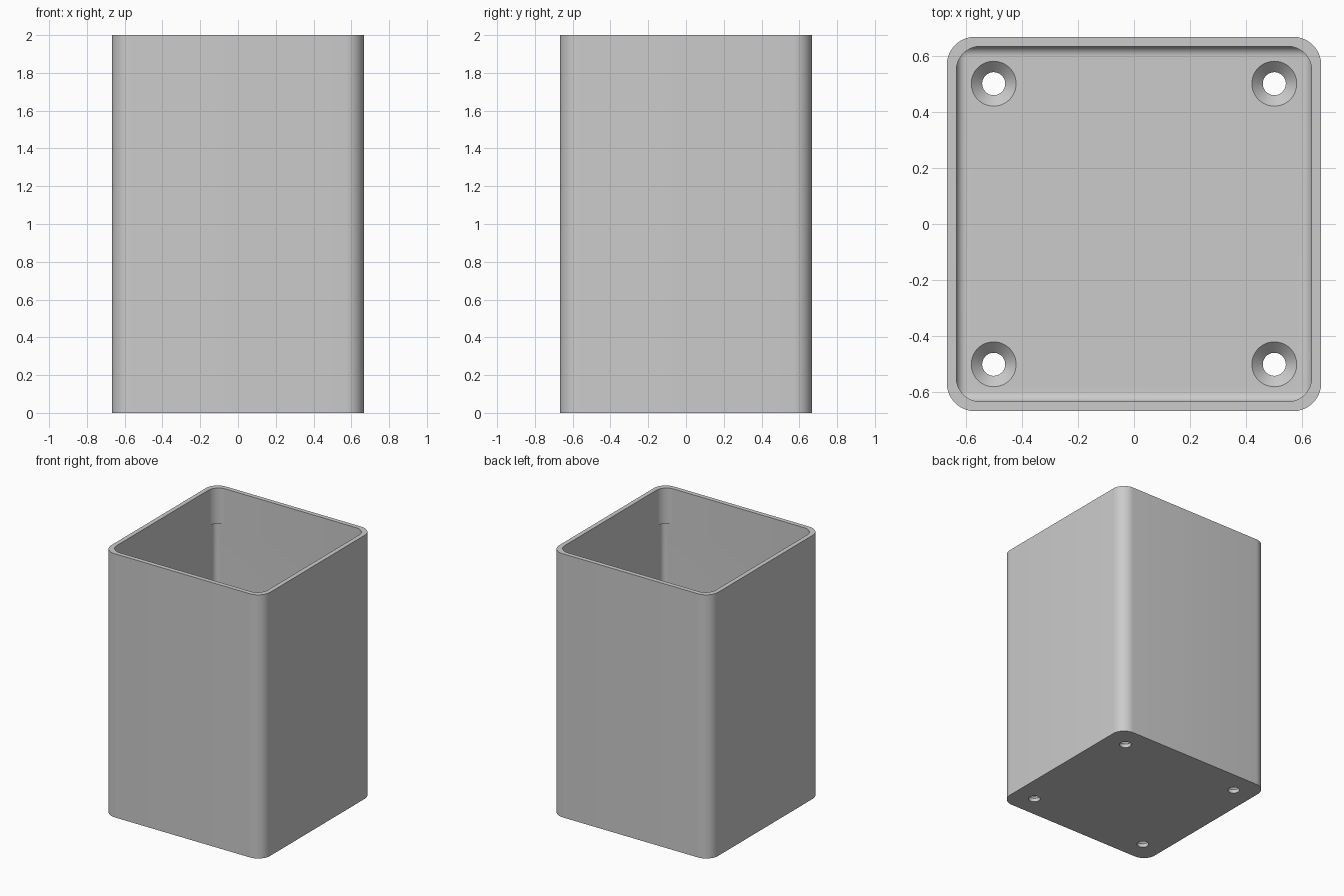
import bpy
import bmesh
from math import sin, cos, pi, radians

if "Cube" in bpy.data.objects:
    bpy.data.objects.remove(bpy.data.objects["Cube"], do_unlink=True)

HALF, HEIGHT, WALL, FLOOR = 0.667, 2.0, 0.034, 0.067
LEDGE, FILLET, HOLE_AT = 1.73, 0.035, 0.5
STEPS = 10

grey = bpy.data.materials.new("plain grey")
grey.use_nodes = True
colour = (0.6, 0.6, 0.6, 1)
grey.diffuse_color = colour
grey.node_tree.nodes["Principled BSDF"].inputs["Base Color"].default_value = colour


def rounded_ring(bm, half, radius, z):
    """A square ring of vertices with rounded corners."""
    ring = []
    for corner, (sx, sy) in enumerate([(1, 1), (-1, 1), (-1, -1), (1, -1)]):
        for i in range(STEPS + 1):
            a = (corner + i / STEPS) * pi / 2
            ring.append(bm.verts.new((sx * (half - radius) + radius * cos(a),
                                      sy * (half - radius) + radius * sin(a), z)))
    return ring


def circle_ring(bm, x, y, radius, z, sides=48):
    return [bm.verts.new((x + radius * cos(2 * pi * i / sides),
                          y + radius * sin(2 * pi * i / sides), z)) for i in range(sides)]


def skin(bm, rings):
    """Join stacked rings into a closed solid."""
    n = len(rings[0])
    for a, b in zip(rings, rings[1:]):
        for i in range(n):
            j = (i + 1) % n
            bm.faces.new((a[i], a[j], b[j], b[i]))
    bm.faces.new(rings[0][::-1])
    bm.faces.new(rings[-1])


def make_object(name, bm):
    bmesh.ops.recalc_face_normals(bm, faces=bm.faces)
    mesh = bpy.data.meshes.new(name)
    bm.to_mesh(mesh)
    bm.free()
    mesh.materials.append(grey)
    obj = bpy.data.objects.new(name, mesh)
    bpy.context.collection.objects.link(obj)
    return obj


# Open box: outer wall, rim, inner wall with sharper corners below a small ledge
inner = HALF - WALL
lower = inner + 0.0005
sections = [(HALF, 0.1, 0), (HALF, 0.1, HEIGHT), (inner, 0.085, HEIGHT),
            (inner, 0.085, LEDGE), (lower, 0.04, LEDGE)]
# Fillet between the inner wall and the floor
for i in range(9):
    a = i / 8 * pi / 2
    inset = FILLET * (1 - cos(a))
    sections.append((lower - inset, 0.04 - inset, FLOOR + FILLET * (1 - sin(a))))
bm = bmesh.new()
skin(bm, [rounded_ring(bm, *s) for s in sections])
box = make_object("open_box", bm)

# Countersunk screw holes near the floor corners
bm = bmesh.new()
for x in (-HOLE_AT, HOLE_AT):
    for y in (-HOLE_AT, HOLE_AT):
        profile = [(0.041, -0.05), (0.041, FLOOR - 0.039), (0.08, FLOOR), (0.08, FLOOR + 0.05)]
        skin(bm, [circle_ring(bm, x, y, r, z) for r, z in profile])
cutter = make_object("screw_hole_cutter", bm)
cutter.hide_render = True

cut = box.modifiers.new("screw holes", 'BOOLEAN')
cut.operation = 'DIFFERENCE'
cut.solver = 'EXACT'
cut.object = cutter
bpy.ops.object.select_all(action='DESELECT')
bpy.context.view_layer.objects.active = box
box.select_set(True)
bpy.ops.object.modifier_apply(modifier=cut.name)
bpy.data.objects.remove(cutter, do_unlink=True)
bpy.ops.object.shade_smooth_by_angle(angle=radians(30))
